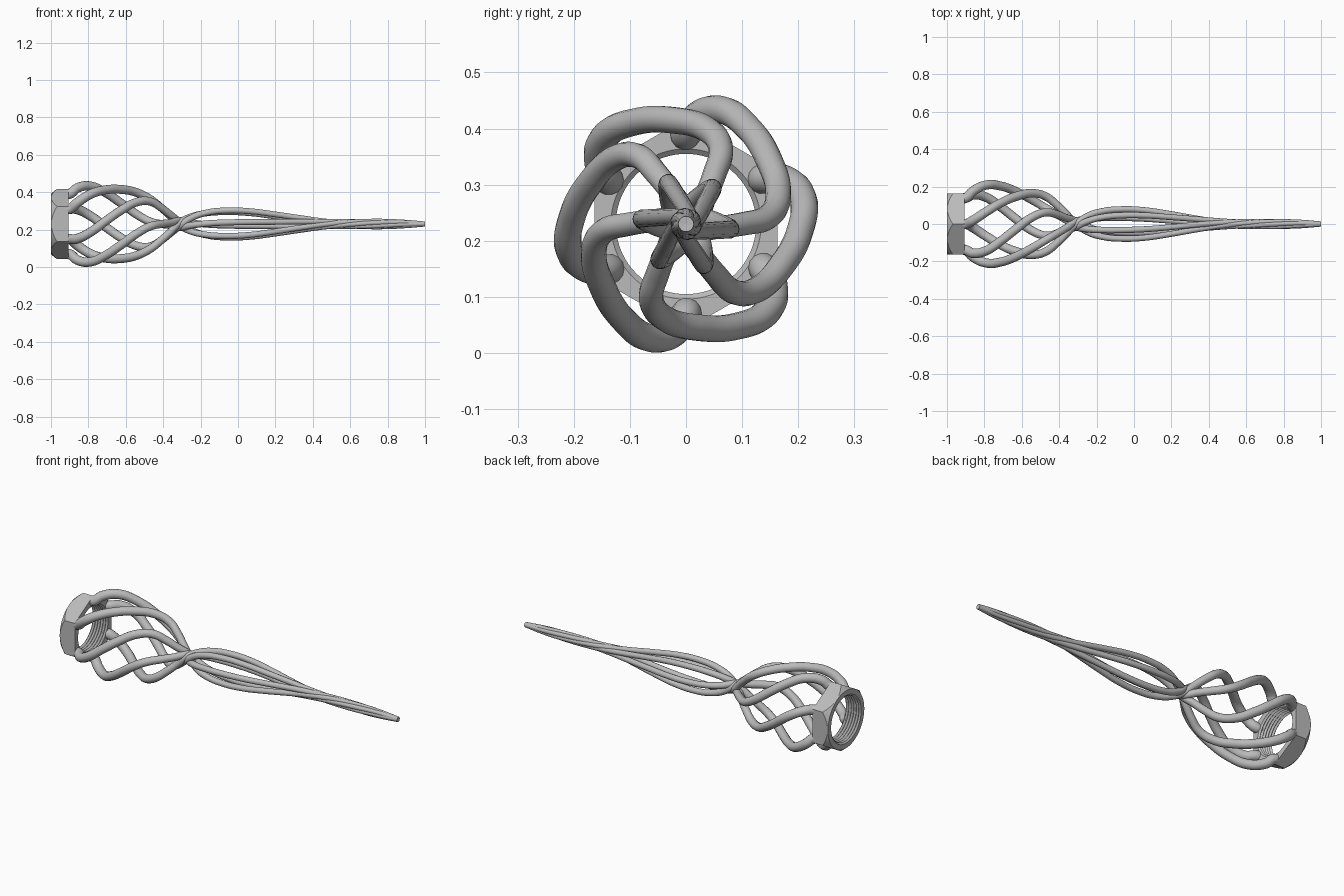
import bpy, bmesh, math

if "Cube" in bpy.data.objects:
    bpy.data.objects.remove(bpy.data.objects["Cube"])

AXIS_Z = 0.23
steel = bpy.data.materials.new("plain_steel_grey")
steel.use_nodes = True
GREY = (0.5, 0.5, 0.5, 1)
steel.diffuse_color = GREY
steel.node_tree.nodes["Principled BSDF"].inputs["Base Color"].default_value = GREY


def on_axis(x, r, degrees):
    """Point at a radius and angle around the long axis."""
    a = math.radians(degrees)
    return (x, r * math.cos(a), AXIS_Z + r * math.sin(a))


def finish(obj, angle):
    bpy.ops.object.select_all(action='DESELECT')
    obj.select_set(True)
    bpy.context.view_layer.objects.active = obj
    if obj.type == 'CURVE':
        bpy.ops.object.convert(target='MESH')
    bpy.ops.object.shade_smooth_by_angle(angle=math.radians(angle))


# Hexagonal nut: a lathed loop whose outer radius follows a hexagon
BACK, FRONT, APOTHEM, BORE, DEPTH = -1.0, -0.905, 0.163, 0.125, 0.009
SEGMENTS, RIDGES = 72, 6


def nut_section(degrees):
    off_flat = (degrees + 30) % 60 - 30
    hexagon = APOTHEM / math.cos(math.radians(off_flat))
    chamfer = (hexagon - APOTHEM) * 1.2
    loop = [(BACK, APOTHEM - 0.001), (BACK + 0.002 + chamfer, hexagon),
            (FRONT, hexagon), (FRONT, BORE + DEPTH)]
    # Thread ridges inside the bore
    pitch = (FRONT - BACK) / RIDGES
    for i in range(RIDGES):
        x = FRONT - i * pitch
        loop += [(x - pitch / 2, BORE), (x - pitch, BORE + DEPTH)]
    return loop


bm = bmesh.new()
rings = []
for s in range(SEGMENTS):
    deg = s * 360 / SEGMENTS
    rings.append([bm.verts.new(on_axis(x, r, deg)) for x, r in nut_section(deg)])
for s, ring in enumerate(rings):
    following = rings[(s + 1) % SEGMENTS]
    for i in range(len(ring)):
        j = (i + 1) % len(ring)
        bm.faces.new((ring[i], ring[j], following[j], following[i]))
bmesh.ops.recalc_face_normals(bm, faces=bm.faces)
mesh = bpy.data.meshes.new("hex_nut")
bm.to_mesh(mesh)
bm.free()
mesh.materials.append(steel)
nut = bpy.data.objects.new("hex_nut", mesh)
bpy.context.collection.objects.link(nut)
finish(nut, 25)

# Twisted rod path: position along the axis, radius, angle, rod thickness
PATH = [
    (-0.93, 0.157, 90, 0.027), (-0.90, 0.161, 90, 0.027),
    (-0.86, 0.193, 84, 0.026), (-0.79, 0.213, 72, 0.025),
    (-0.71, 0.203, 56, 0.024), (-0.63, 0.187, 38, 0.024),
    (-0.54, 0.172, 17, 0.023), (-0.47, 0.147, 5, 0.022),
    (-0.41, 0.100, 0, 0.021), (-0.36, 0.052, -8, 0.020),
    (-0.31, 0.018, -85, 0.019), (-0.25, 0.042, -170, 0.018),
    (-0.17, 0.068, -182, 0.017), (-0.06, 0.079, -186, 0.0165),
    (0.06, 0.074, -188, 0.016), (0.20, 0.054, -192, 0.0155),
    (0.35, 0.030, -205, 0.015), (0.47, 0.016, -235, 0.014),
    (0.60, 0.014, -290, 0.013), (0.75, 0.016, -325, 0.0125),
    (0.88, 0.012, -345, 0.012), (1.00, 0.002, -360, 0.012),
]

# Six identical rods spaced around the axis
for n in range(6):
    curve = bpy.data.curves.new(f"twisted_rod_{n + 1}", 'CURVE')
    curve.dimensions = '3D'
    curve.bevel_depth = 1
    curve.bevel_resolution = 5
    curve.resolution_u = 8
    curve.use_fill_caps = True
    spline = curve.splines.new('BEZIER')
    spline.bezier_points.add(len(PATH) - 1)
    for point, (x, r, deg, thick) in zip(spline.bezier_points, PATH):
        point.co = on_axis(x, r, deg + 60 * n)
        point.radius = thick
        point.handle_left_type = point.handle_right_type = 'AUTO'
    curve.materials.append(steel)
    rod = bpy.data.objects.new(f"twisted_rod_{n + 1}", curve)
    bpy.context.collection.objects.link(rod)
    finish(rod, 40)
